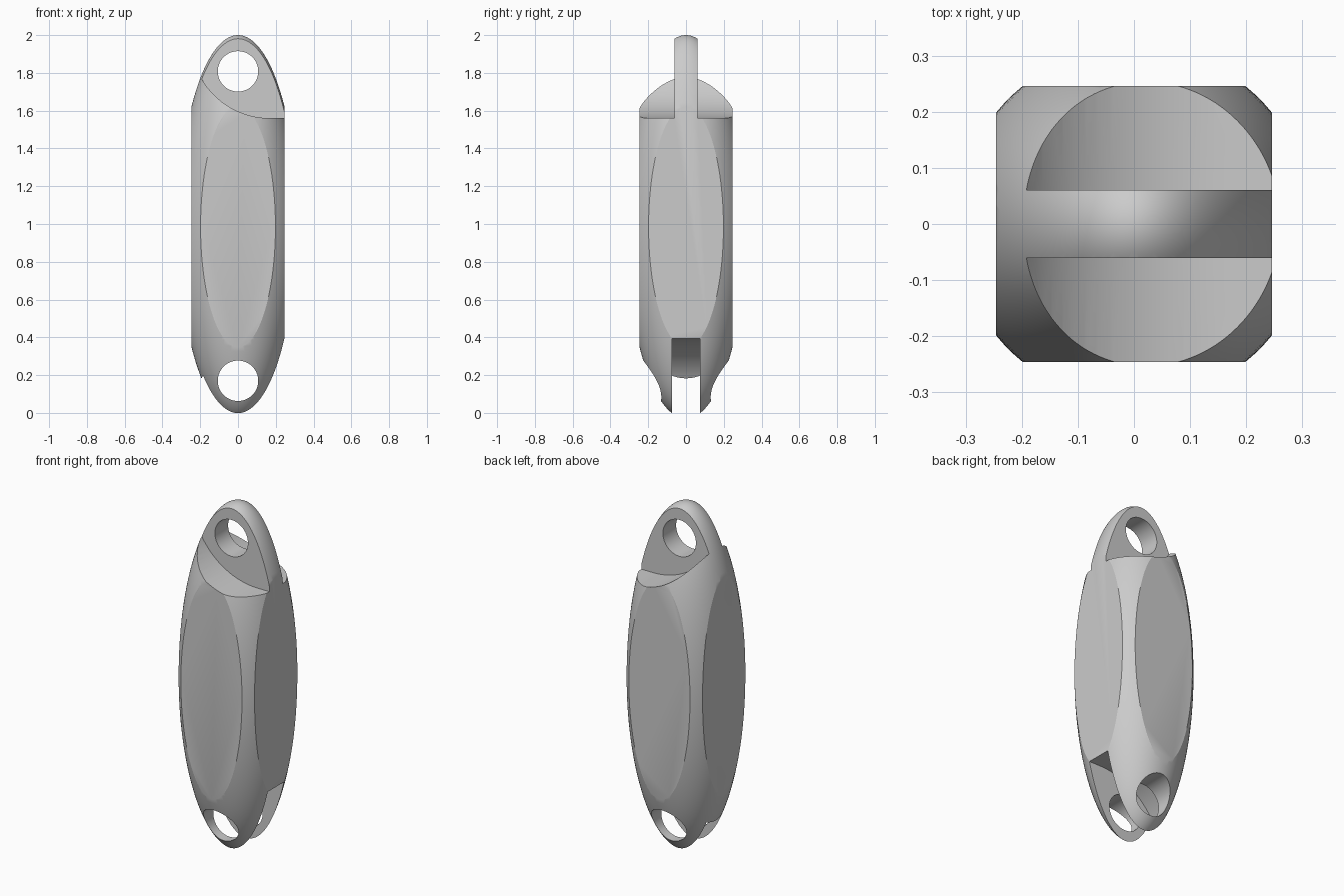
import bpy, bmesh, math

if "Cube" in bpy.data.objects:
    bpy.data.objects.remove(bpy.data.objects["Cube"])

CZ, RZ, R = 0.985, 1.015, 0.316     # ellipsoid centre height and radii
HALF = 0.246                        # half width between flat sides


def select(ob):
    bpy.ops.object.select_all(action='DESELECT')
    ob.select_set(True)
    bpy.context.view_layer.objects.active = ob


def boolean(body, cutter, operation):
    select(body)
    mod = body.modifiers.new("cut", 'BOOLEAN')
    mod.operation, mod.object, mod.solver = operation, cutter, 'EXACT'
    bpy.ops.object.modifier_apply(modifier=mod.name)
    bpy.data.objects.remove(cutter)


def prism(name, points, y0, y1):
    """Closed x-z profile extruded along y."""
    bm = bmesh.new()
    face = bm.faces.new([bm.verts.new((x, y0, z)) for x, z in points])
    ext = bmesh.ops.extrude_face_region(bm, geom=[face])
    for v in ext['geom']:
        if isinstance(v, bmesh.types.BMVert):
            v.co.y = y1
    bmesh.ops.recalc_face_normals(bm, faces=bm.faces)
    me = bpy.data.meshes.new(name)
    bm.to_mesh(me)
    bm.free()
    ob = bpy.data.objects.new(name, me)
    bpy.context.collection.objects.link(ob)
    ob.hide_render = True
    return ob


def swing_profile(z_flat, sign):
    """Flat seat on +x that rolls away in an arc towards -x."""
    cx, rad, n = 0.17, 0.42, 24
    cz = z_flat + sign * rad
    arc = [(cx - rad * math.sin(i / n * math.pi / 2),
            cz - sign * rad * math.cos(i / n * math.pi / 2)) for i in range(n + 1)]
    far = cz + sign * 0.4
    return [(0.6, far), (0.6, z_flat)] + arc + [(cx - rad, far)]


# body: long ellipsoid flattened on four sides
bpy.ops.mesh.primitive_uv_sphere_add(segments=128, ring_count=80, radius=1, location=(0, 0, CZ))
body = bpy.context.object
body.name = "link_body"
body.scale = (R, R, RZ)
bpy.ops.object.transform_apply(location=True, rotation=True, scale=True)
bpy.ops.mesh.primitive_cube_add(size=2, location=(0, 0, CZ))
box = bpy.context.object
box.scale = (HALF, HALF, 2)
boolean(body, box, 'INTERSECT')

# top tongue: both cheeks cut away
for y0, y1 in ((-0.6, -0.061), (0.061, 0.6)):
    boolean(body, prism("cheek_cutter", swing_profile(1.56, 1), y0, y1), 'DIFFERENCE')

# bottom fork: slot through the middle
boolean(body, prism("slot_cutter", swing_profile(0.393, -1), -0.075, 0.075), 'DIFFERENCE')

# pin holes at both ends
for z in (1.808, 0.17):
    ring = [(0.107 * math.cos(i * math.pi / 32), z + 0.107 * math.sin(i * math.pi / 32))
            for i in range(64)]
    boolean(body, prism("hole_cutter", ring, -0.6, 0.6), 'DIFFERENCE')

select(body)
bpy.ops.object.shade_smooth_by_angle(angle=math.radians(20))
